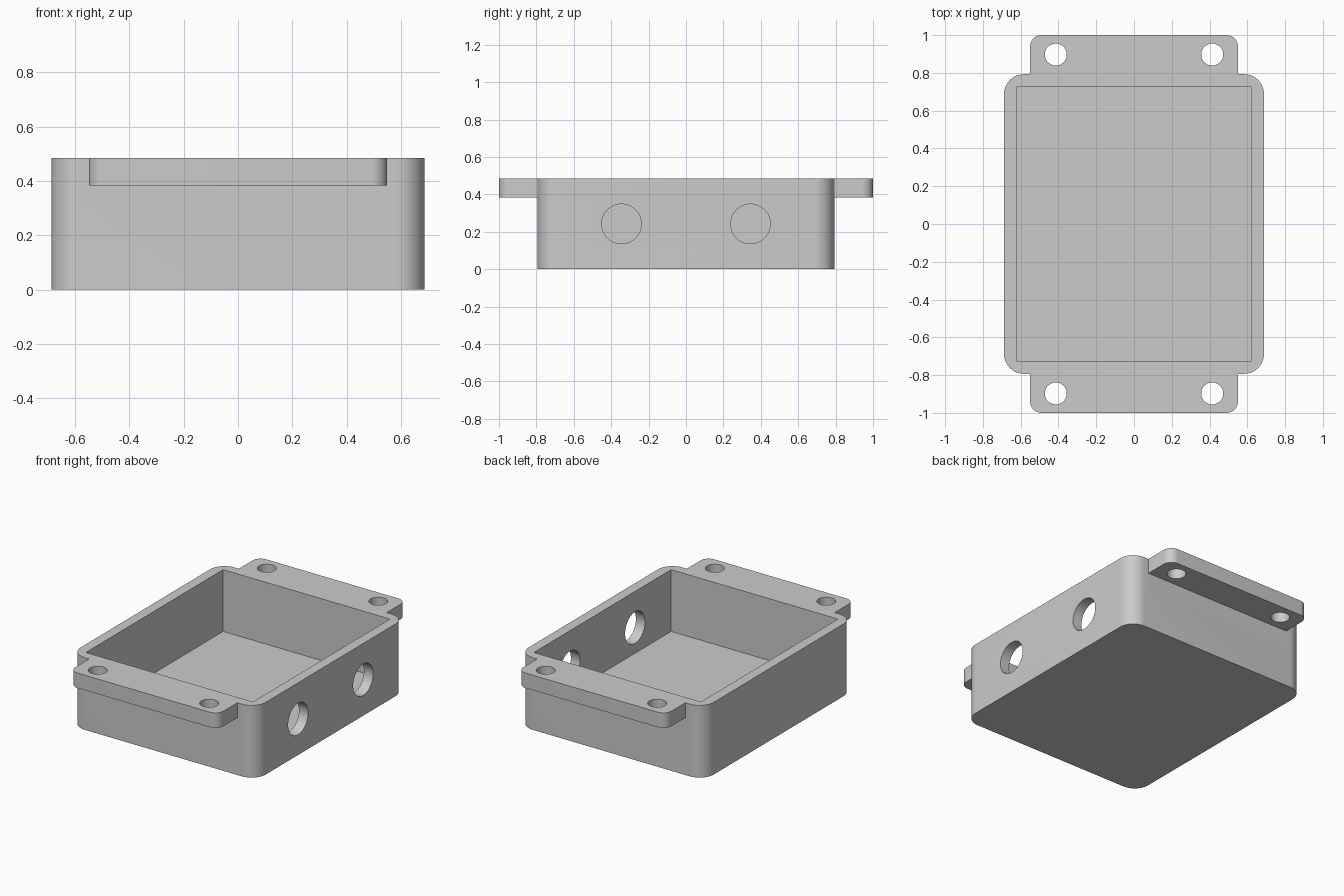
import bpy
import bmesh
from math import cos, sin, pi, radians
from mathutils import Matrix

HEIGHT, FLOOR, FLANGE_Z = 0.485, 0.07, 0.384

cube = bpy.data.objects.get("Cube")
if cube:
    bpy.data.objects.remove(cube)

grey = bpy.data.materials.new("grey plastic")
grey.use_nodes = True
colour = (0.6, 0.6, 0.6, 1)
grey.diffuse_color = colour
grey.node_tree.nodes["Principled BSDF"].inputs["Base Color"].default_value = colour


def add_object(name, bm):
    mesh = bpy.data.meshes.new(name)
    bmesh.ops.recalc_face_normals(bm, faces=bm.faces)
    bm.to_mesh(mesh)
    bm.free()
    mesh.materials.append(grey)
    obj = bpy.data.objects.new(name, mesh)
    bpy.context.collection.objects.link(obj)
    return obj


def slab(name, hx, hy, z0, z1, radius=0, steps=12):
    """Upright block with rounded (or square) vertical corners."""
    bm = bmesh.new()
    outline = []
    corners = ((1, 1), (-1, 1), (-1, -1), (1, -1))
    for i, (sx, sy) in enumerate(corners):
        for k in range(steps + 1 if radius else 1):
            a = pi / 2 * (i + k / steps)
            outline.append(bm.verts.new((sx * (hx - radius) + radius * cos(a),
                                         sy * (hy - radius) + radius * sin(a), z0)))
    base = bm.faces.new(outline)
    top = bmesh.ops.extrude_face_region(bm, geom=[base])
    moved = [v for v in top["geom"] if isinstance(v, bmesh.types.BMVert)]
    bmesh.ops.translate(bm, verts=moved, vec=(0, 0, z1 - z0))
    return add_object(name, bm)


def drill(name, centre, radius, depth, axis="Z"):
    """Cylinder used to cut a round hole."""
    bm = bmesh.new()
    turn = Matrix.Rotation(radians(90), 4, "Y") if axis == "X" else Matrix()
    bmesh.ops.create_cone(bm, cap_ends=True, segments=48, radius1=radius,
                          radius2=radius, depth=depth,
                          matrix=Matrix.Translation(centre) @ turn)
    return add_object(name, bm)


def combine(target, tool, operation):
    tool.hide_render = True
    mod = target.modifiers.new(tool.name, "BOOLEAN")
    mod.operation = operation
    mod.solver = "EXACT"
    mod.object = tool
    bpy.context.view_layer.objects.active = target
    bpy.ops.object.modifier_apply(modifier=mod.name)
    bpy.data.objects.remove(tool)


# Rounded box body with a mounting flange through both ends
box = slab("enclosure_box", 0.688, 0.793, 0, HEIGHT, 0.105)
combine(box, slab("mounting_flange", 0.55, 1.0, FLANGE_Z, HEIGHT, 0.06), "UNION")

# Square-cornered cavity, open at the top
combine(box, slab("cavity_cutter", 0.62, 0.728, FLOOR, HEIGHT + 0.2), "DIFFERENCE")

# Screw holes in the flange
for sx in (-1, 1):
    for sy in (-1, 1):
        hole = drill("screw_hole_cutter", (sx * 0.414, sy * 0.897, 0.43), 0.058, 0.4)
        combine(box, hole, "DIFFERENCE")

# Two cable holes in the left wall
for sy in (-1, 1):
    hole = drill("cable_hole_cutter", (0.66, sy * 0.345, 0.242), 0.106, 0.3, "X")
    combine(box, hole, "DIFFERENCE")

# Smooth the rounded corners and bores, keep edges crisp
bpy.ops.object.select_all(action="DESELECT")
box.select_set(True)
bpy.context.view_layer.objects.active = box
bpy.ops.object.shade_smooth_by_angle(angle=radians(30))
